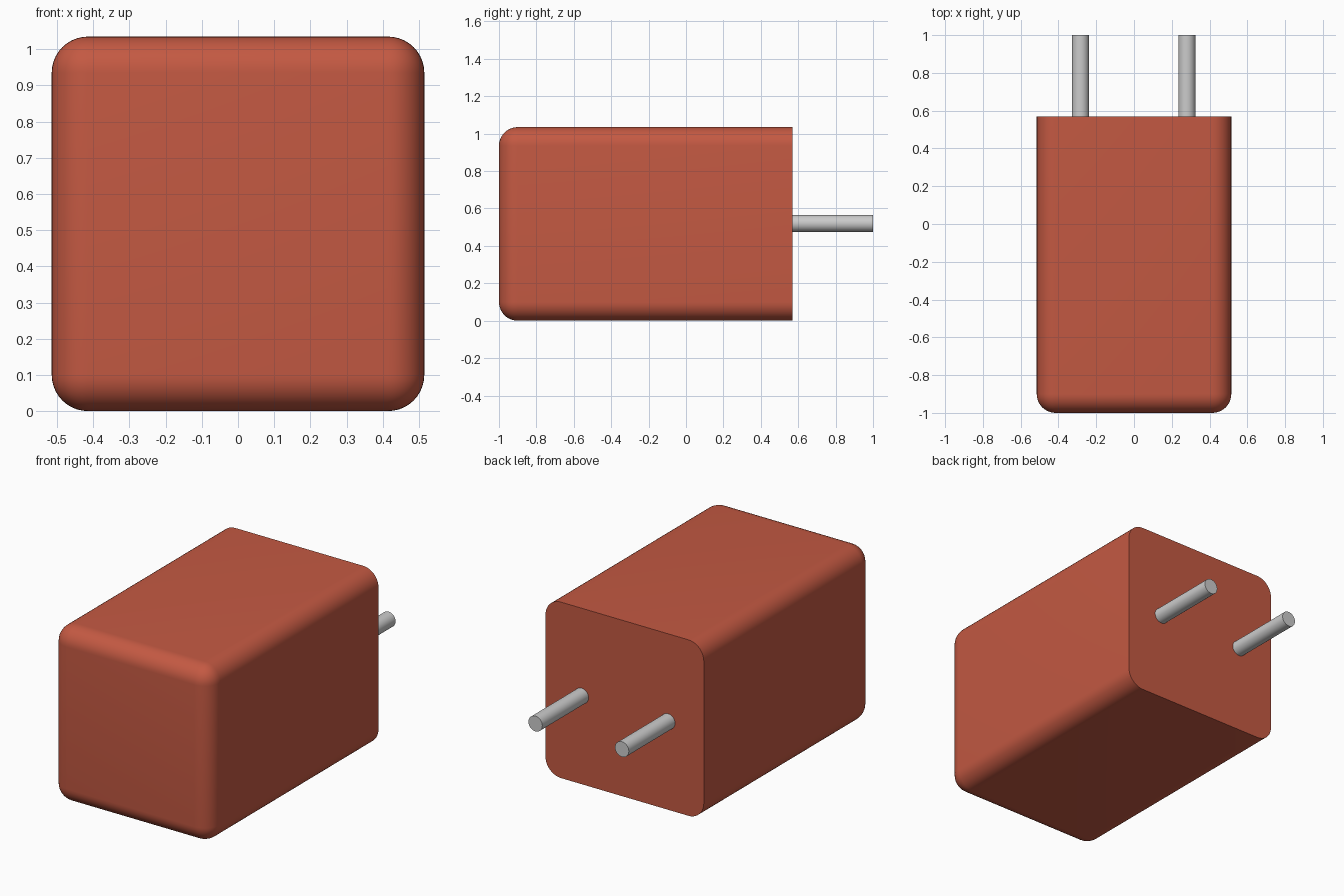
import bpy, bmesh, math
from mathutils import Vector

if "Cube" in bpy.data.objects:
    bpy.data.objects.remove(bpy.data.objects["Cube"])

HALF_W, HEIGHT = 0.515, 1.035
FRONT, BACK = -1.0, 0.57
RADIUS = 0.1


def add_object(name, bm, material=None):
    mesh = bpy.data.meshes.new(name)
    bmesh.ops.recalc_face_normals(bm, faces=bm.faces)
    bm.to_mesh(mesh)
    bm.free()
    obj = bpy.data.objects.new(name, mesh)
    bpy.context.collection.objects.link(obj)
    if material:
        mesh.materials.append(material)
    bpy.ops.object.select_all(action='DESELECT')
    obj.select_set(True)
    bpy.context.view_layer.objects.active = obj
    bpy.ops.object.shade_smooth_by_angle(angle=math.radians(35))
    return obj


red = bpy.data.materials.new("red_plastic")
red.diffuse_color = (0.55, 0.1, 0.055, 1)
red.use_nodes = True
red.node_tree.nodes["Principled BSDF"].inputs["Base Color"].default_value = red.diffuse_color

# Body: box with every edge rounded except those around the flat back face
bm = bmesh.new()
bmesh.ops.create_cube(bm, size=1)
for v in bm.verts:
    v.co = Vector((v.co.x * 2 * HALF_W,
                   BACK if v.co.y > 0 else FRONT,
                   HEIGHT if v.co.z > 0 else 0))
rounded = [e for e in bm.edges if any(v.co.y < 0 for v in e.verts)]
bmesh.ops.bevel(bm, geom=rounded, offset=RADIUS, offset_type='OFFSET',
                segments=10, profile=0.5, affect='EDGES')
add_object("body", bm, red)

# Prongs: two round pins sticking out of the back
for side, x in (("left", -0.283), ("right", 0.28)):
    bm = bmesh.new()
    start, end = BACK - 0.01, 1.0
    bmesh.ops.create_cone(bm, cap_ends=True, segments=32,
                          radius1=0.045, radius2=0.045, depth=end - start)
    for v in bm.verts:
        v.co = Vector((x + v.co.x, (start + end) / 2 - v.co.z, 0.52 + v.co.y))
    add_object(side + "_prong", bm)
